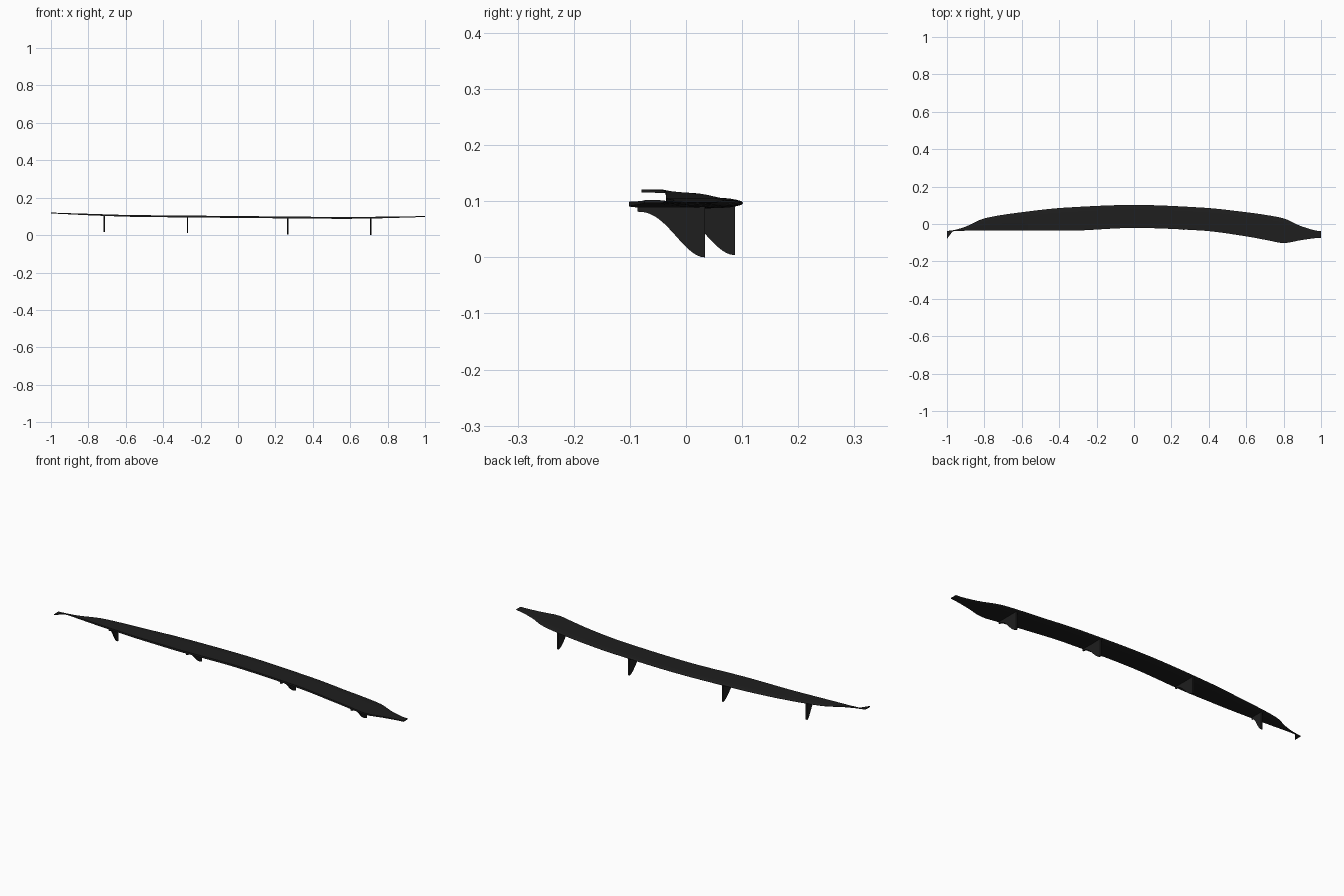
import bpy, bmesh, math

if "Cube" in bpy.data.objects:
    bpy.data.objects.remove(bpy.data.objects["Cube"])

black = bpy.data.materials.new("satin black")
black.diffuse_color = (0.013, 0.013, 0.013, 1)
black.use_nodes = True
black.node_tree.nodes["Principled BSDF"].inputs["Base Color"].default_value = black.diffuse_color

# Blade stations: x, front edge y, back edge y, thickness
STATIONS = [
    (-1.0, -0.079, -0.037, 0.005), (-0.965, -0.038, -0.033, 0.005),
    (-0.9, -0.036, -0.014, 0.006), (-0.8, -0.036, 0.030, 0.008),
    (-0.6, -0.036, 0.063, 0.009), (-0.36, -0.036, 0.088, 0.010),
    (0.0, -0.021, 0.102, 0.010), (0.36, -0.035, 0.088, 0.010),
    (0.6, -0.066, 0.063, 0.009), (0.72, -0.088, 0.046, 0.009),
    (0.8, -0.102, 0.030, 0.008), (0.9, -0.085, -0.014, 0.006),
    (1.0, -0.074, -0.038, 0.005),
]


def blade_z(x):
    """Mid height: tilted along x, with tips that sweep up."""
    return 0.097 - 0.0095 * x + 0.012 * max(0, (abs(x) - 0.55) / 0.45) ** 1.3


def sample(x):
    """Smooth station values at x (monotone cubic, so no overshoot)."""
    n = len(STATIONS)
    i = max(k for k in range(n - 1) if STATIONS[k][0] <= x + 1e-9)
    a, b = STATIONS[i], STATIONS[i + 1]
    h = b[0] - a[0]
    t = min(1, max(0, (x - a[0]) / h))

    def slope(k, c):
        if k == 0 or k == n - 1:
            return 0
        p, q, r = STATIONS[k - 1], STATIONS[k], STATIONS[k + 1]
        d0 = (q[c] - p[c]) / (q[0] - p[0])
        d1 = (r[c] - q[c]) / (r[0] - q[0])
        return 0 if d0 * d1 <= 0 else 2 * d0 * d1 / (d0 + d1)

    return [(2*t**3 - 3*t*t + 1) * a[c] + (t**3 - 2*t*t + t) * h * slope(i, c)
            + (3*t*t - 2*t**3) * b[c] + (t**3 - t*t) * h * slope(i + 1, c)
            for c in (1, 2, 3)]


def finish(bm, name):
    bmesh.ops.recalc_face_normals(bm, faces=bm.faces[:])
    me = bpy.data.meshes.new(name)
    bm.to_mesh(me)
    bm.free()
    me.materials.append(black)
    ob = bpy.data.objects.new(name, me)
    bpy.context.collection.objects.link(ob)
    bpy.ops.object.select_all(action='DESELECT')
    ob.select_set(True)
    bpy.context.view_layer.objects.active = ob
    bpy.ops.object.shade_smooth_by_angle(angle=math.radians(35))
    return ob


# Lip blade: thin section with a rounded back edge, lofted along x
SECTION = [(0, -0.5), (0, 0.5), (0.35, 0.5), (0.7, 0.5), (0.93, 0.42), (0.98, 0.25),
           (1, 0), (0.98, -0.25), (0.93, -0.42), (0.7, -0.5), (0.35, -0.5)]
bm = bmesh.new()
rings = []
xs = sorted({round(-1 + i / 40, 4) for i in range(81)} | {-0.965})
for x in xs:
    front, back, thick = sample(x)
    rings.append([bm.verts.new((x, front + u * (back - front), blade_z(x) + v * thick))
                  for u, v in SECTION])
for r0, r1 in zip(rings, rings[1:]):
    for j in range(len(SECTION)):
        k = (j + 1) % len(SECTION)
        bm.faces.new((r0[j], r0[k], r1[k], r1[j]))
bm.faces.new(rings[0])
bm.faces.new(rings[-1])
finish(bm, "lip_blade")


# Fins: S-curved front edge, upright back edge
def fin(name, x, front, back, bottom):
    top = blade_z(x)
    root = top - 0.012
    prof = [(back, top), (front, top)]
    for i in range(17):
        t = i / 16
        s = 0.5 + 0.5 * math.cos(math.pi * t ** 1.15)
        prof.append((front + t * (back - front), bottom + s * (root - bottom)))
    bm = bmesh.new()
    f = bm.faces.new([bm.verts.new((x - 0.004, y, z)) for y, z in prof])
    ext = bmesh.ops.extrude_face_region(bm, geom=[f])
    bmesh.ops.translate(bm, vec=(0.008, 0, 0),
                        verts=[v for v in ext["geom"] if isinstance(v, bmesh.types.BMVert)])
    finish(bm, name)


fin("fin_outer_left", -0.714, -0.034, 0.034, 0.016)
fin("fin_inner_left", -0.27, -0.033, 0.087, 0.011)
fin("fin_inner_right", 0.267, -0.033, 0.087, 0.004)
fin("fin_outer_right", 0.71, -0.086, 0.034, 0.0)
